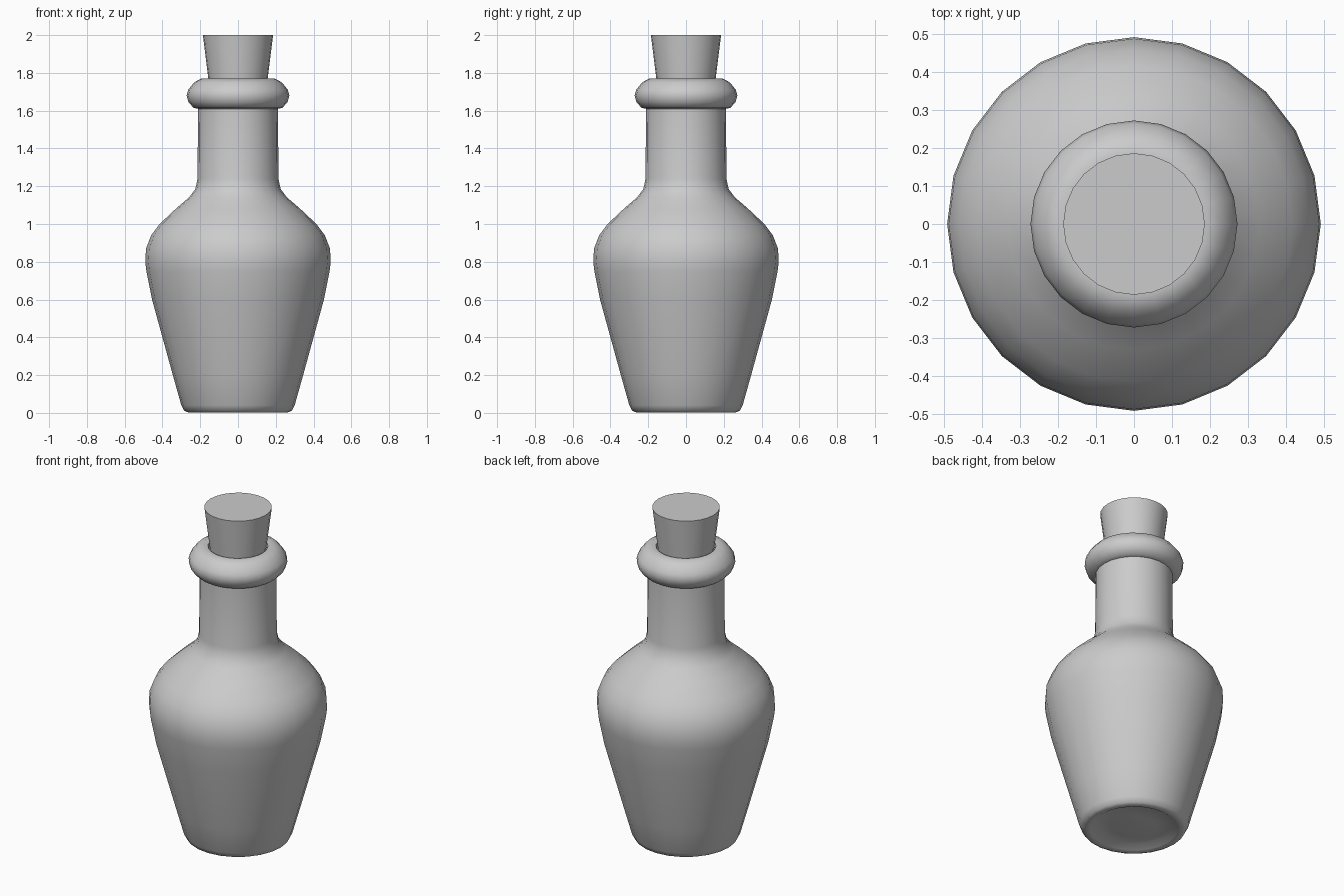
import bpy, bmesh, math

if "Cube" in bpy.data.objects:
    bpy.data.objects.remove(bpy.data.objects["Cube"])


def lathe(name, profile, sides=24, angle=50):
    """Revolve (radius, z) points about z; radius 0 becomes a pole."""
    bm = bmesh.new()
    rings = []
    for r, z in profile:
        if r == 0:
            rings.append([bm.verts.new((0, 0, z))] * sides)
        else:
            rings.append([bm.verts.new((r * math.cos(i * math.tau / sides),
                                        r * math.sin(i * math.tau / sides), z))
                          for i in range(sides)])
    for a, b in zip(rings, rings[1:]):
        for i in range(sides):
            j = (i + 1) % sides
            bm.faces.new(list(dict.fromkeys((a[i], a[j], b[j], b[i]))))
    bmesh.ops.recalc_face_normals(bm, faces=bm.faces)
    mesh = bpy.data.meshes.new(name)
    bm.to_mesh(mesh)
    bm.free()
    ob = bpy.data.objects.new(name, mesh)
    bpy.context.collection.objects.link(ob)
    bpy.context.view_layer.objects.active = ob
    ob.select_set(True)
    bpy.ops.object.shade_smooth_by_angle(angle=math.radians(angle))
    ob.select_set(False)
    return ob


# Bottle: shallow recessed base, tapered body, shoulder, neck and rolled lip
lathe("bottle", [
    (0, 0.02), (0.12, 0.02), (0.20, 0.03), (0.24, 0.008), (0.265, 0.003),
    (0.285, 0.012), (0.30, 0.04), (0.345, 0.2), (0.455, 0.6), (0.485, 0.75),
    (0.491, 0.80), (0.487, 0.87), (0.46, 0.94), (0.415, 1.0), (0.33, 1.08),
    (0.26, 1.14), (0.226, 1.185), (0.214, 1.24), (0.212, 1.61),
    (0.235, 1.615), (0.262, 1.645), (0.272, 1.68), (0.264, 1.71),
    (0.232, 1.75), (0.195, 1.77), (0.165, 1.765), (0.155, 1.74), (0.15, 1.62),
])

# Tapered cork, its lower end plugged into the neck
lathe("cork", [(0, 1.61), (0.138, 1.61), (0.156, 1.76), (0.186, 2.0), (0, 2.0)])
